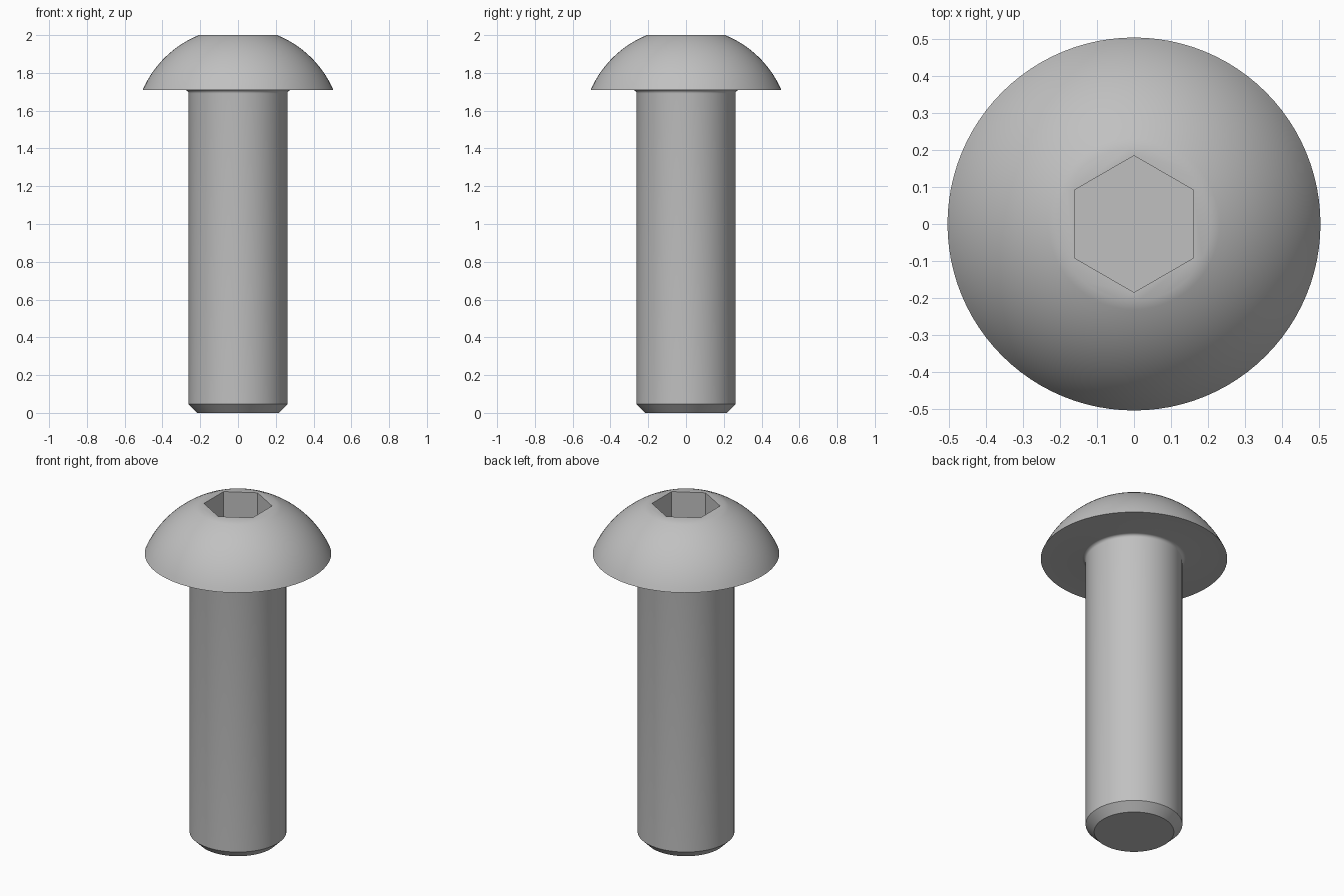
import bpy
import bmesh
from math import sin, cos, pi, sqrt, asin, radians

cube = bpy.data.objects.get("Cube")
if cube:
    bpy.data.objects.remove(cube, do_unlink=True)

SEG = 96                      # multiple of 12, so the socket corners line up
HEAD_Z, TOP_Z = 1.709, 2.0
HEAD_R, FLAT_R = 0.505, 0.207
SHAFT_R, FILLET, CHAMFER = 0.262, 0.018, 0.046
SOCKET_R, SOCKET_Z = 0.185, 1.834

steel = bpy.data.materials.new("steel grey")
steel.use_nodes = True
grey = (0.53, 0.53, 0.53, 1)
steel.diffuse_color = grey
steel.node_tree.nodes["Principled BSDF"].inputs["Base Color"].default_value = grey

# Half profile from the tip up to the flat on the crown
profile = [(SHAFT_R - CHAMFER, 0), (SHAFT_R, CHAMFER)]
for i in range(6):            # fillet under the head
    a = pi / 2 * i / 5
    profile.append((SHAFT_R + FILLET * (1 - cos(a)), HEAD_Z - FILLET * (1 - sin(a))))
height = TOP_Z - HEAD_Z       # dome arc centred on the axis
dome_c = (HEAD_Z + TOP_Z - (HEAD_R**2 - FLAT_R**2) / height) / 2
dome_r = sqrt(HEAD_R**2 + (HEAD_Z - dome_c)**2)
start, end = asin((HEAD_Z - dome_c) / dome_r), asin((TOP_Z - dome_c) / dome_r)
for i in range(17):
    a = start + (end - start) * i / 16
    profile.append((dome_r * cos(a), dome_c + dome_r * sin(a)))

bm = bmesh.new()


def ring(r, z, n=SEG, turn=0.0):
    return [bm.verts.new((r * cos(turn + 2 * pi * i / n), r * sin(turn + 2 * pi * i / n), z))
            for i in range(n)]


def strip(low, high):
    n = len(low)
    for i in range(n):
        j = (i + 1) % n
        bm.faces.new((low[i], low[j], high[j], high[i]))


# Shaft and domed head
rings = [ring(r, z) for r, z in profile]
for low, high in zip(rings, rings[1:]):
    strip(low, high)
bm.faces.new(rings[0][::-1])

# Hexagonal socket with its flat rim
mouth = ring(SOCKET_R, TOP_Z, 6, pi / 6)
floor = ring(SOCKET_R, SOCKET_Z, 6, pi / 6)
step = SEG // 6
for k in range(6):
    first = step // 2 + step * k
    arc = [rings[-1][(first + i) % SEG] for i in range(step + 1)]
    bm.faces.new(arc + [mouth[(k + 1) % 6], mouth[k]])
strip(mouth, floor)
bm.faces.new(floor)
bmesh.ops.recalc_face_normals(bm, faces=bm.faces[:])

mesh = bpy.data.meshes.new("button_head_screw")
bm.to_mesh(mesh)
bm.free()
mesh.materials.append(steel)
screw = bpy.data.objects.new("button_head_screw", mesh)
bpy.context.collection.objects.link(screw)

# Smooth curved surfaces, keep chamfer and socket edges crisp
bpy.ops.object.select_all(action='DESELECT')
screw.select_set(True)
bpy.context.view_layer.objects.active = screw
bpy.ops.object.shade_smooth_by_angle(angle=radians(35))
